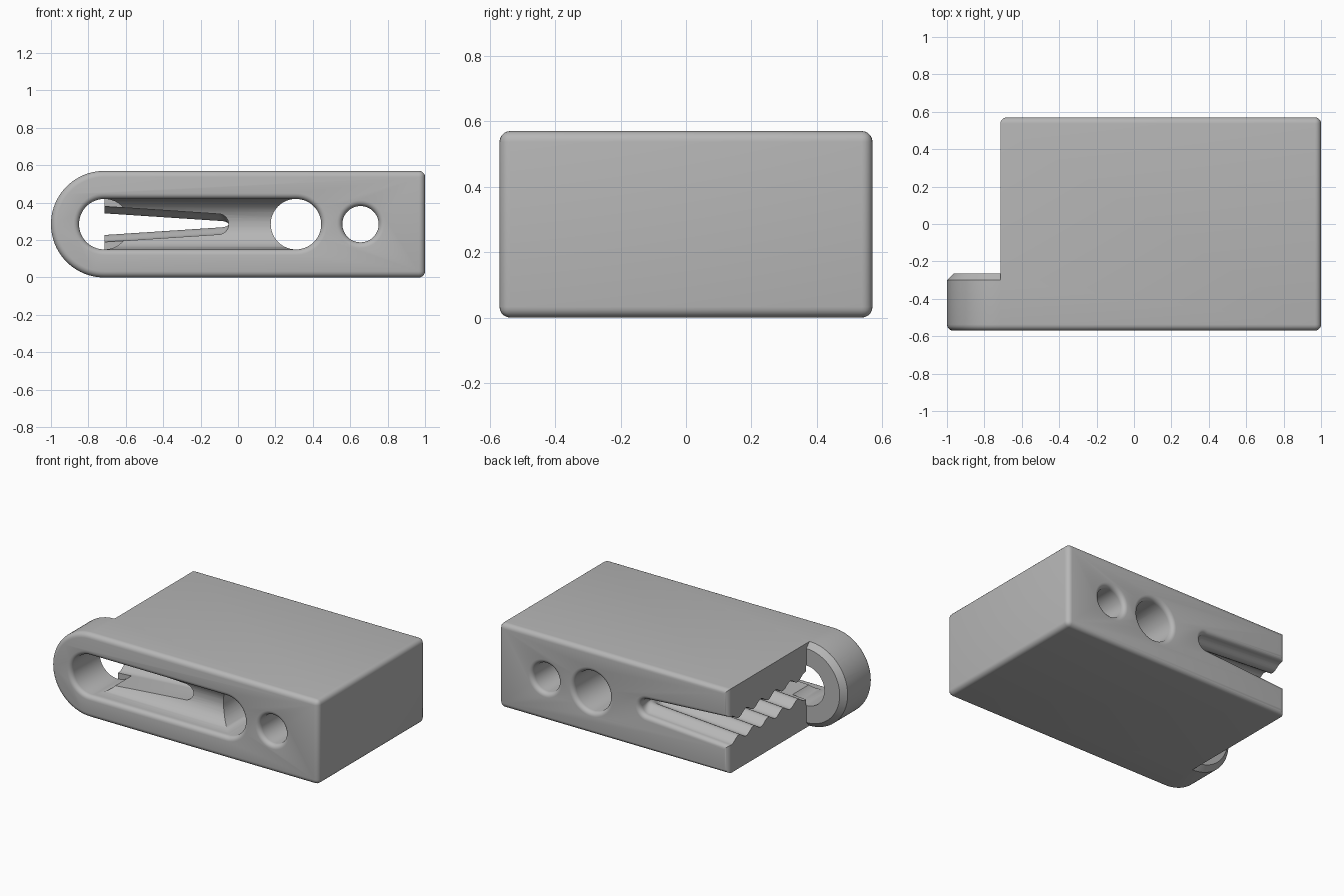
import bpy, bmesh, math

cube = bpy.data.objects.get("Cube")
if cube:
    bpy.data.objects.remove(cube, do_unlink=True)

FRONT, BACK, LUG_BACK = -0.57, 0.57, -0.265
MID, END_X = 0.285, -0.715          # axis height, end face of the body
SLOT_R, FILLET = 0.135, 0.03

grey = bpy.data.materials.new("plain grey")
grey.use_nodes = True
colour = (0.47, 0.47, 0.47, 1)
grey.diffuse_color = colour
grey.node_tree.nodes["Principled BSDF"].inputs["Base Color"].default_value = colour


def loft(name, rings, bevel=0):
    """Solid through a row of matching rings, capped at both ends."""
    bm = bmesh.new()
    rows = [[bm.verts.new(p) for p in ring] for ring in rings]
    for a, b in zip(rows, rows[1:]):
        for i in range(len(a)):
            j = (i + 1) % len(a)
            bm.faces.new((a[i], a[j], b[j], b[i]))
    bm.faces.new(rows[0][::-1])
    bm.faces.new(rows[-1])
    bmesh.ops.recalc_face_normals(bm, faces=bm.faces)
    if bevel:
        sharp = [e for e in bm.edges if e.calc_face_angle(0) > 0.7]
        bmesh.ops.bevel(bm, geom=sharp, offset=bevel, segments=5,
                        profile=0.5, affect='EDGES')
    mesh = bpy.data.meshes.new(name)
    bm.to_mesh(mesh)
    bm.free()
    mesh.materials.append(grey)
    ob = bpy.data.objects.new(name, mesh)
    bpy.context.collection.objects.link(ob)
    return ob


def arc(cx, cy, r, start, stop, steps):
    angles = [math.radians(start + (stop - start) * i / steps) for i in range(steps + 1)]
    return [(cx + r * math.cos(a), cy + r * math.sin(a)) for a in angles]


def flare():
    """Depth below the face and widening of a rounded rim, from outside in."""
    steps = [math.pi / 2 * i / 5 for i in range(6)]
    return [(-0.04, FILLET)] + [(FILLET * (1 - math.cos(a)), FILLET * (1 - math.sin(a)))
                                for a in steps]


def hole(name, x, r, stop=None):
    """Round hole along y with rounded rims; a stop depth makes it blind."""
    rows = [(FRONT + d, r + w) for d, w in flare()]
    rows += [(stop, r)] if stop else [(BACK - d, r + w) for d, w in reversed(flare())]
    return loft(name, [[(px, y, pz) for px, pz in arc(x, MID, w, 0, 360, 64)[:-1]]
                       for y, w in rows])


# Body: slab with one round end
outline = arc(END_X, MID, MID, 90, 270, 40) + [(1, 0), (1, 2 * MID)]
body = loft("clip_body", [[(x, y, z) for x, z in outline] for y in (FRONT, BACK)], 0.033)

# Notch behind the round lug, leaving a rounded rear corner
corner = arc(END_X + 0.035, BACK - 0.035, 0.035, 180, 90, 6)
plan = [(-1.2, LUG_BACK), (END_X, LUG_BACK)] + corner + [(END_X + 0.035, 0.7), (-1.2, 0.7)]
cutters = [loft("notch_cutter", [[(x, y, z) for x, y in plan] for z in (-0.1, 0.7)])]

# Chamfer around the rear rim of the lug
section = [(MID - 0.04, LUG_BACK + 0.005), (MID + 0.02, LUG_BACK - 0.055),
           (MID + 0.02, LUG_BACK + 0.005)]
cutters.append(loft("chamfer_cutter", [
    [(END_X + r * c, y, MID + r * s) for r, y in section]
    for c, s in arc(0, 0, 1, 90, 270, 40)]))

# Holes
cutters.append(hole("lug_hole_cutter", END_X, SLOT_R, LUG_BACK + 0.001))
cutters.append(hole("large_hole_cutter", 0.31, SLOT_R))
cutters.append(hole("small_hole_cutter", 0.655, 0.097))

# Half-round channel in the front face between the lug and the large hole
lower = [(FRONT + d, -SLOT_R - w) for d, w in flare()]
upper = [(y, -z) for y, z in reversed(lower)]
bowl = arc(FRONT + FILLET, 0, SLOT_R, -90, 90, 24)[1:-1]
cutters.append(loft("channel_cutter", [[(x, y, MID + z) for y, z in lower + bowl + upper]
                                       for x in (END_X, 0.31)]))


# Tapered jaw opening with ridges along its length
def jaw_ring(y, d):
    tip = max(0.055 - d, 0.015)
    curve = [(-0.105 + (0.055 + max(-d, 0)) * c, MID + tip * s)
             for c, s in arc(0, 0, 1, -90, 90, 14)]
    mouth = 0.098 - d
    return [(x, y, z) for x, z in [(-0.76, MID - mouth)] + curve + [(-0.76, MID + mouth)]]


first, pitch, ridges, height = -0.25, 0.157, 5, 0.037
rings = [jaw_ring(-0.6, 0)]
for i in range(ridges * 12 + 1):
    wave = 0.5 - 0.5 * math.cos(2 * math.pi * i / 12)
    rings.append(jaw_ring(first + pitch * i / 12, height * wave))
rings += [jaw_ring(BACK - d, -w) for d, w in reversed(flare())]
cutters.append(loft("jaw_cutter", rings))

# Cut everything out of the body
bpy.context.view_layer.objects.active = body
body.select_set(True)
for cutter in cutters:
    mod = body.modifiers.new(cutter.name, 'BOOLEAN')
    mod.operation, mod.solver, mod.object = 'DIFFERENCE', 'EXACT', cutter
    bpy.ops.object.modifier_apply(modifier=mod.name)
    bpy.data.objects.remove(cutter, do_unlink=True)
bpy.ops.object.shade_smooth_by_angle(angle=math.radians(30))
